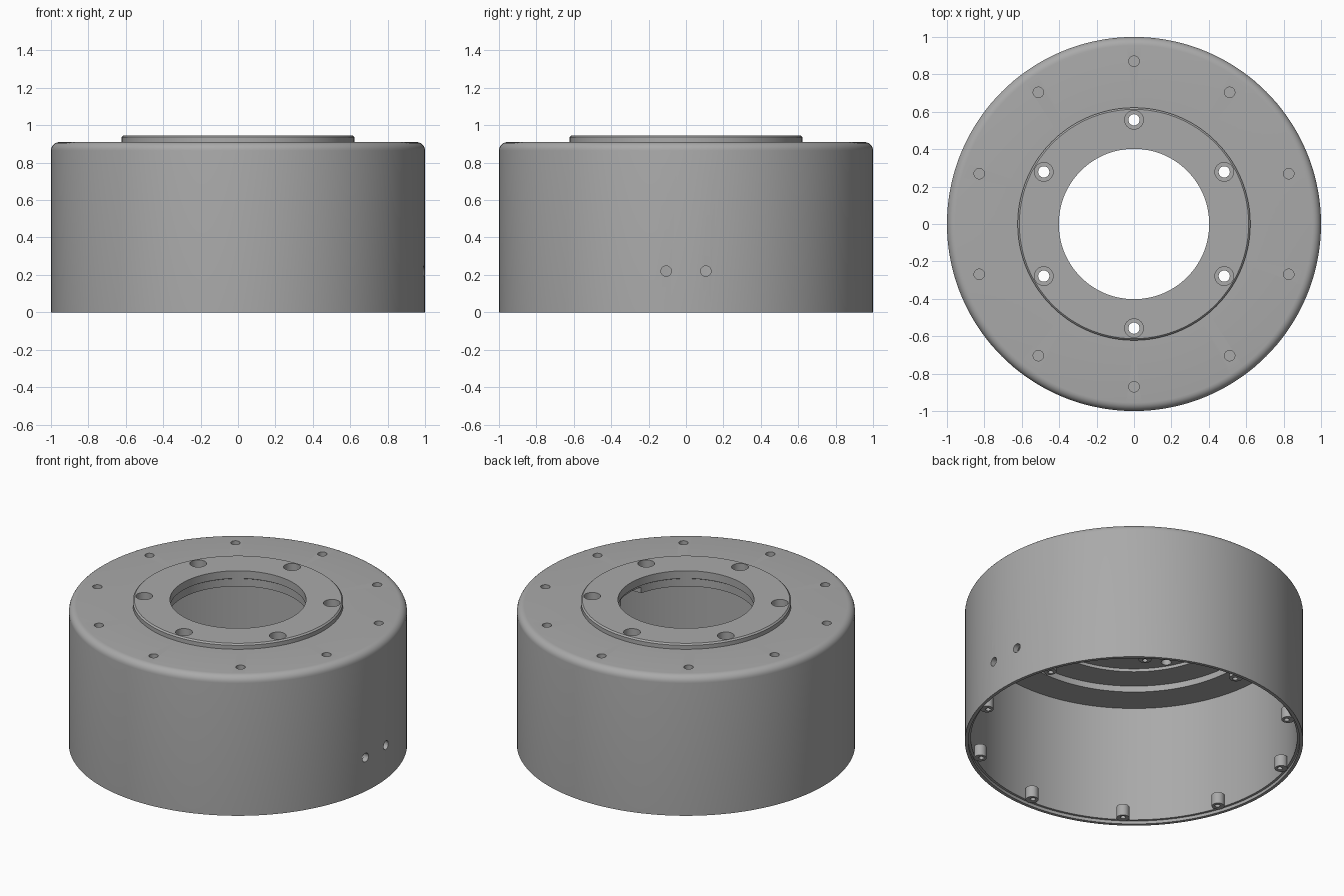
import bpy, bmesh, math

old = bpy.data.objects.get("Cube")
if old:
    bpy.data.objects.remove(old)

# Single grey material
grey = bpy.data.materials.new("plain_grey")
grey.use_nodes = True
COLOUR = (0.4, 0.4, 0.4, 1)
grey.diffuse_color = COLOUR
grey.node_tree.nodes["Principled BSDF"].inputs["Base Color"].default_value = COLOUR


def make_object(name, bm):
    bmesh.ops.recalc_face_normals(bm, faces=bm.faces)
    mesh = bpy.data.meshes.new(name)
    bm.to_mesh(mesh)
    bm.free()
    mesh.materials.append(grey)
    obj = bpy.data.objects.new(name, mesh)
    bpy.context.collection.objects.link(obj)
    return obj


def lathe(name, profile, steps=144):
    """Spin a closed (radius, height) profile around z."""
    bm = bmesh.new()
    rings = []
    for i in range(steps):
        a = math.tau * i / steps
        rings.append([bm.verts.new((r * math.cos(a), r * math.sin(a), z)) for r, z in profile])
    n = len(profile)
    for i in range(steps):
        here, nxt = rings[i], rings[(i + 1) % steps]
        for j in range(n):
            k = (j + 1) % n
            bm.faces.new((here[j], nxt[j], nxt[k], here[k]))
    return make_object(name, bm)


def cylinder(name, x, y, z0, z1, radius, sides=24):
    bm = bmesh.new()
    bmesh.ops.create_cone(bm, cap_ends=True, segments=sides, radius1=radius,
                          radius2=radius, depth=z1 - z0)
    bmesh.ops.translate(bm, verts=bm.verts, vec=(x, y, (z0 + z1) / 2))
    return make_object(name, bm)


def combine(target, tool, operation):
    mod = target.modifiers.new(operation.lower(), 'BOOLEAN')
    mod.operation = operation
    mod.solver = 'EXACT'
    mod.object = tool
    bpy.context.view_layer.objects.active = target
    bpy.ops.object.modifier_apply(modifier=mod.name)
    bpy.data.objects.remove(tool)


def around(count, radius, start=math.pi / 2):
    for i in range(count):
        a = start + math.tau * i / count
        yield radius * math.cos(a), radius * math.sin(a)


# Drum housing: outer wall, rounded shoulder, raised flange, stepped ceiling
ROUND = 0.045
shoulder = [(1 - ROUND + ROUND * math.cos(math.pi / 2 * t / 6),
             0.91 - ROUND + ROUND * math.sin(math.pi / 2 * t / 6)) for t in range(7)]
housing = lathe("drum_housing", [(1, 0)] + shoulder + [
    (0.622, 0.91), (0.622, 0.936), (0.613, 0.945),
    (0.402, 0.945), (0.402, 0.895), (0.41, 0.89), (0.41, 0.84),
    (0.6, 0.84), (0.6, 0.82), (0.77, 0.82), (0.77, 0.78),
    (0.965, 0.78), (0.965, 0.02), (0.98, 0.02), (0.98, 0)])

# Screw bosses inside the lower rim, with pilot holes
for x, y in around(10, 0.938):
    combine(housing, cylinder("rim_boss", x, y, 0.015, 0.09, 0.038), 'UNION')
for x, y in around(10, 0.93):
    combine(housing, cylinder("pilot_cutter", x, y, -0.01, 0.07, 0.016, 16), 'DIFFERENCE')

# Blind holes in the top shoulder
for x, y in around(10, 0.87):
    combine(housing, cylinder("blind_cutter", x, y, 0.85, 1, 0.028), 'DIFFERENCE')

# Counterbored bolt holes in the flange
for x, y in around(6, 0.557):
    combine(housing, cylinder("bore_cutter", x, y, 0.89, 1, 0.05, 32), 'DIFFERENCE')
    combine(housing, cylinder("bolt_cutter", x, y, 0.7, 1, 0.03), 'DIFFERENCE')

# Cable channel under the flange
bm = bmesh.new()
bmesh.ops.create_cube(bm, size=1)
bmesh.ops.scale(bm, verts=bm.verts, vec=(0.36, 0.208, 0.2))
bmesh.ops.translate(bm, verts=bm.verts, vec=(0.52, 0, 0.78))
combine(housing, make_object("channel_cutter", bm), 'DIFFERENCE')

# Pair of cable holes through the side wall
for y in (-0.106, 0.106):
    cutter = cylinder("cable_cutter", 0, 0, -0.1, 0.1, 0.028)
    cutter.rotation_euler = (0, math.pi / 2, 0)
    cutter.location = (0.98, y, 0.22)
    bpy.context.view_layer.update()
    combine(housing, cutter, 'DIFFERENCE')

bpy.ops.object.select_all(action='DESELECT')
housing.select_set(True)
bpy.context.view_layer.objects.active = housing
bpy.ops.object.shade_smooth_by_angle(angle=math.radians(30))
